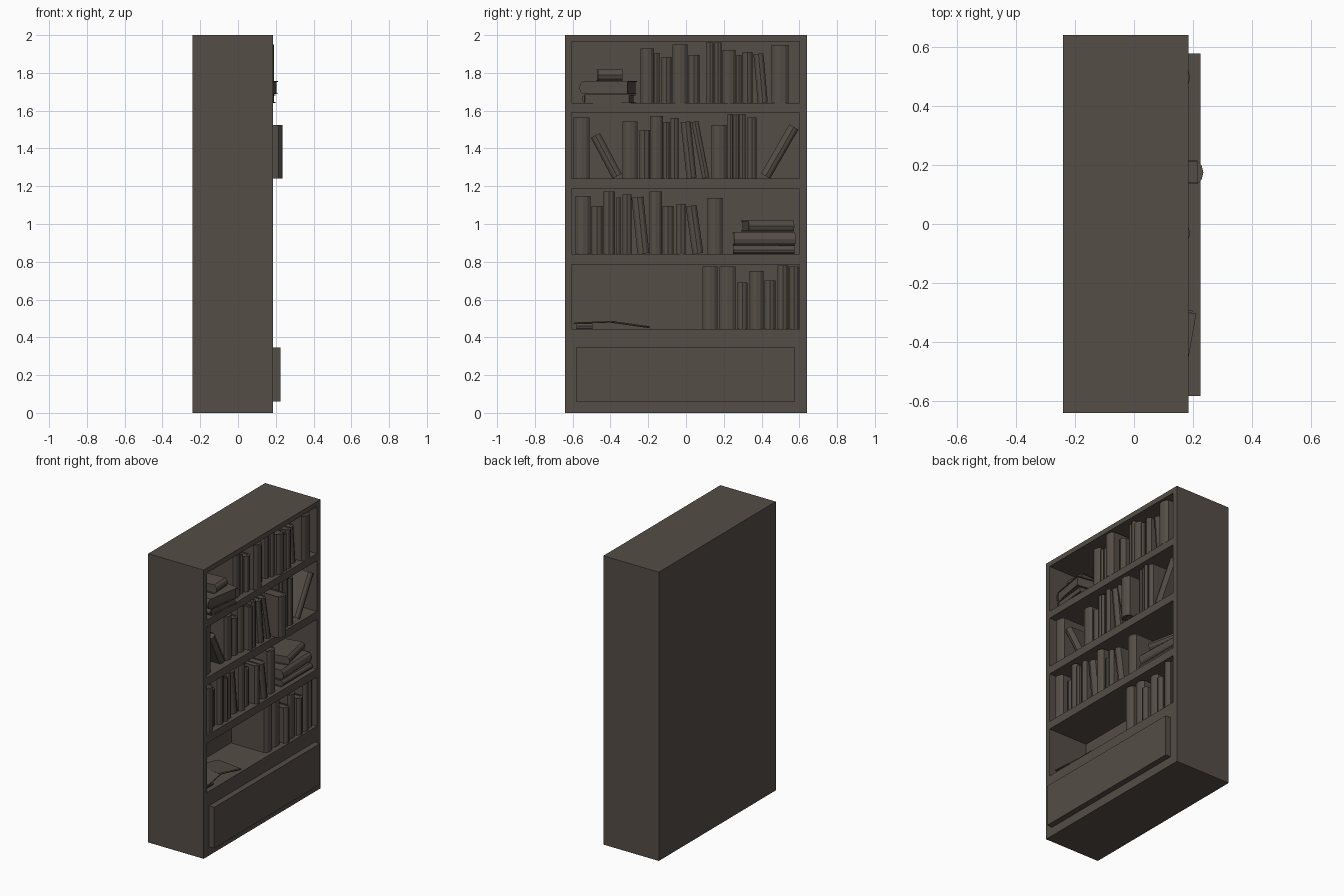
import bpy, bmesh, random
from math import radians
from mathutils import Matrix, Vector

if "Cube" in bpy.data.objects:
    bpy.data.objects.remove(bpy.data.objects["Cube"])

random.seed(4)
wood = bpy.data.materials.new("dark_wood")
wood.diffuse_color = (0.09, 0.075, 0.062, 1)
wood.use_nodes = True
wood.node_tree.nodes["Principled BSDF"].inputs["Base Color"].default_value = wood.diffuse_color
BACK, FRONT = -0.115, 0.185          # recess back and case front (x)


def add_box(bm, x, y, z):
    m = Matrix.Translation(((x[0] + x[1]) / 2, (y[0] + y[1]) / 2, (z[0] + z[1]) / 2))
    m = m @ Matrix.Diagonal((x[1] - x[0], y[1] - y[0], z[1] - z[0], 1))
    bmesh.ops.create_cube(bm, size=1, matrix=m)


def finish(bm, name, matrix=Matrix()):
    bmesh.ops.recalc_face_normals(bm, faces=bm.faces[:])
    me = bpy.data.meshes.new(name)
    bm.to_mesh(me)
    bm.free()
    me.materials.append(wood)
    ob = bpy.data.objects.new(name, me)
    ob.matrix_world = matrix
    bpy.context.collection.objects.link(ob)
    return ob


def boxes(name, *specs):
    bm = bmesh.new()
    for s in specs:
        add_box(bm, *s)
    return finish(bm, name)


def book(name, depth, t, h, matrix):
    """Cover with a faceted rounded spine at +x, plus a recessed page block."""
    bm = bmesh.new()
    b, c = min(0.02, 0.35 * t), min(0.005, 0.14 * t)
    prof = [(-depth, 0), (-b, 0), (-0.3 * b, 0.2 * t), (0, 0.5 * t), (-0.3 * b, 0.8 * t),
            (-b, t), (-depth, t), (-depth, t - c), (-b, t - c), (-b, c), (-depth, c)]
    face = bm.faces.new([bm.verts.new((x, y, 0)) for x, y in prof])
    ext = bmesh.ops.extrude_face_region(bm, geom=[face])
    top = [v for v in ext["geom"] if isinstance(v, bmesh.types.BMVert)]
    bmesh.ops.translate(bm, verts=top, vec=(0, 0, h))
    add_box(bm, (0.008 - depth, -b), (c, t - c), (0.006, h - 0.006))
    return finish(bm, name, matrix)


def standing_row(row, z, books):
    """Each book: left y, thickness, height, optional lean in degrees, optional spine x."""
    for i, (y, t, h, *rest) in enumerate(books):
        lean = rest[0] if rest else 0
        xf = rest[1] if len(rest) > 1 else random.uniform(0.14, 0.182)
        depth = min(0.85 * h, xf - BACK - 0.005)
        pivot = t if lean < 0 else 0
        m = (Matrix.Translation((xf, y + pivot, z)) @ Matrix.Rotation(radians(lean), 4, 'X')
             @ Matrix.Translation((0, -pivot, 0)))
        book(f"{row}_book_{i + 1}", depth, t, h, m)


def lying(name, centre, z, depth, t, h, yaw, tilt=0):
    """Book lying flat; yaw 0 points the spine to the open front."""
    m = (Matrix.Translation((*centre, z)) @ Matrix.Rotation(radians(tilt), 4, 'X')
         @ Matrix.Rotation(radians(yaw), 4, 'Z') @ Matrix.Rotation(radians(90), 4, 'X')
         @ Matrix.Translation((depth / 2, 0, -h / 2)))
    return book(name, depth, t, h, m)


# Case with four recessed compartments
case = boxes("bookcase", ((-0.24, FRONT), (-0.64, 0.64), (0, 2)))
openings = [(0.445, 0.785), (0.84, 1.185), (1.24, 1.59), (1.64, 1.965)]
cutter = boxes("compartment_cutter", *[((BACK, 0.3), (-0.605, 0.6), z) for z in openings])
mod = case.modifiers.new("compartments", 'BOOLEAN')
mod.operation, mod.solver, mod.object = 'DIFFERENCE', 'EXACT', cutter
bpy.context.view_layer.objects.active = case
case.select_set(True)
bpy.ops.object.modifier_apply(modifier=mod.name)
bpy.data.objects.remove(cutter)

# Drawer front
boxes("drawer_front", ((FRONT - 0.005, 0.225), (-0.582, 0.578), (0.06, 0.345)))

# Top shelf
standing_row("top_shelf", 1.64, [
    (-.24, .07, .29), (-.167, .028, .265), (-.13, .053, .245), (-.071, .08, .31, 0, .19),
    (.013, .058, .255), (.108, .038, .32), (.15, .038, .32), (.193, .07, .28),
    (.267, .028, .255), (.299, .053, .27), (.38, .053, .26, 5), (.452, .09, .308, 0, .19)])
lying("top_stack_lower", (.065, -.41), 1.64, .26, .045, .24, -96)
lying("top_stack_middle", (.06, -.412), 1.687, .265, .07, .26, -100)
lying("top_stack_upper", (.06, -.405), 1.757, .2, .062, .13, 3)

# Second shelf
standing_row("second_shelf", 1.24, [
    (-.595, .085, .325), (-.389, .055, .245, 28), (-.336, .08, .302), (-.246, .055, .257),
    (-.188, .065, .332), (-.12, .032, .30), (-.082, .042, .32), (.003, .053, .30, 6),
    (.087, .037, .305, 11), (.135, .08, .285, 0, .235), (.22, .03, .343), (.251, .03, .34),
    (.283, .033, .343), (.325, .048, .323), (.39, .055, .30, -30)])

# Third shelf
standing_row("third_shelf", 0.84, [
    (-.585, .08, .307), (-.5, .058, .255), (-.437, .06, .333), (-.368, .025, .30),
    (-.336, .048, .317), (-.257, .063, .30, 6), (-.193, .065, .333), (-.124, .058, .254),
    (-.05, .048, .265), (.034, .058, .255, 8), (.114, .08, .297)])
lying("third_stack_lower", (.04, .412), 0.842, .26, .043, .325, 0)
lying("third_stack_middle", (.04, .412), 0.886, .25, .07, .325, 2)
lying("third_stack_upper", (.04, .433), 0.96, .2, .058, .245, 12)

# Bottom shelf: standing books and a loose pile
standing_row("bottom_shelf", 0.445, [
    (.087, .08, .33, 0, .16), (.177, .085, .33), (.272, .053, .245), (.336, .074, .305),
    (.415, .058, .255), (.484, .058, .335), (.548, .048, .33)])
lying("loose_book_small", (.07, -.537), 0.445, .18, .028, .085, 0)
lying("loose_book_left", (.06, -.485), 0.475, .2, .008, .2, 8, 2)
lying("loose_book_right", (.06, -.295), 0.463, .2, .01, .19, -10, -8)
